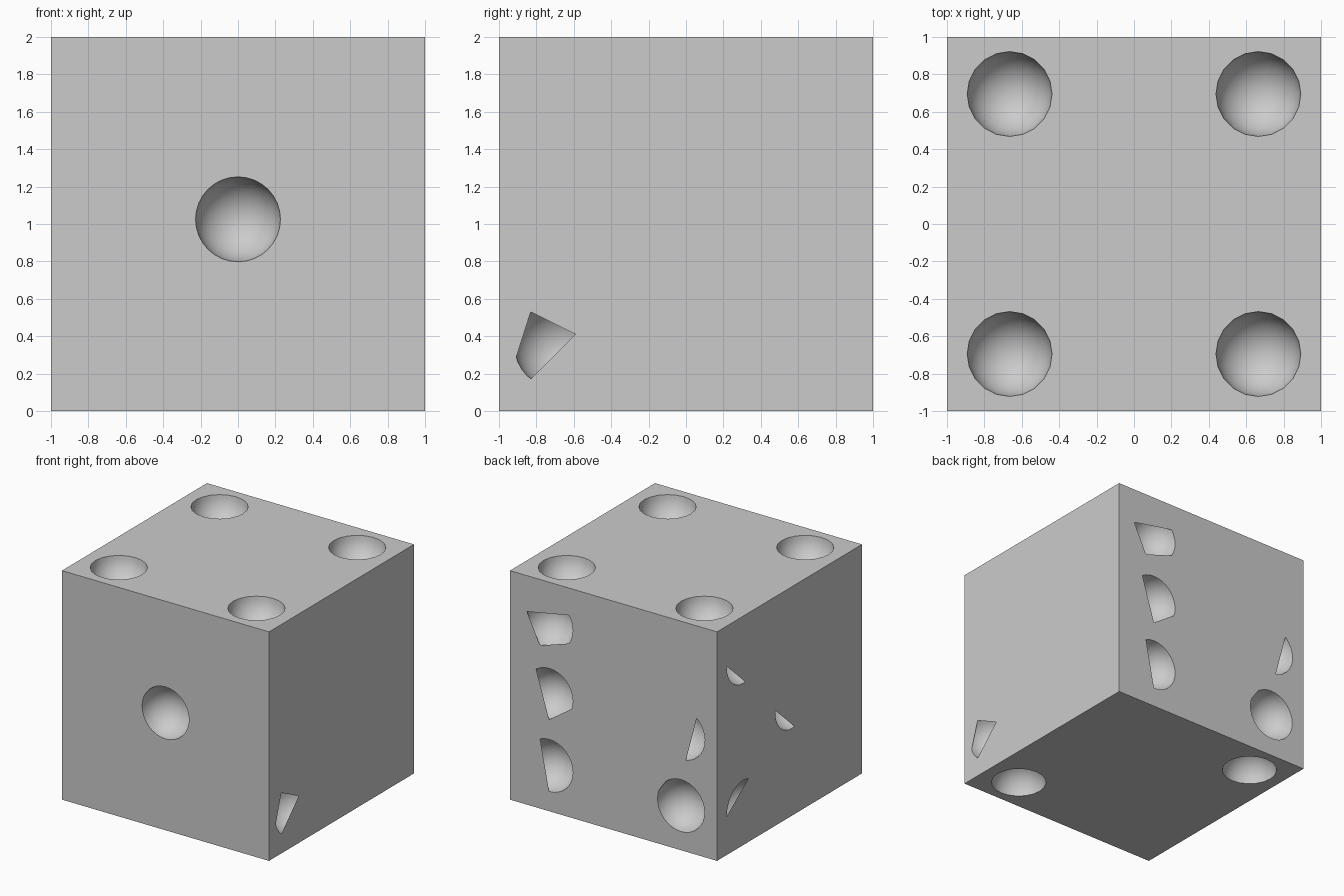
import bpy, bmesh, math
from mathutils import Vector

if "Cube" in bpy.data.objects:
    bpy.data.objects.remove(bpy.data.objects["Cube"])

R, DEPTH, RINGS = 0.227, 0.215, 10
CENTRE = Vector((0, 0, 1))
X, Y, Z = Vector((1, 0, 0)), Vector((0, 1, 0)), Vector((0, 0, 1))


def circle(c, r, n):
    return [Vector((c[0] + r * math.cos(2 * math.pi * i / n),
                    c[1] + r * math.sin(2 * math.pi * i / n))) for i in range(n)]


def clip(poly, p, q):
    """Keep the part of a convex outline to the left of the line p -> q."""
    p, d = Vector(p), Vector(q) - Vector(p)
    side = lambda a: d.x * (a.y - p.y) - d.y * (a.x - p.x)
    out = []
    for a, b in zip(poly, poly[1:] + poly[:1]):
        sa, sb = side(a), side(b)
        if sa >= 0:
            out.append(a)
        if sa * sb < 0:
            out.append(a.lerp(b, sa / (sa - sb)))
    return out


def finish(bm, name):
    me = bpy.data.meshes.new(name)
    bm.to_mesh(me)
    bm.free()
    ob = bpy.data.objects.new(name, me)
    bpy.context.collection.objects.link(ob)


# Each side: u axis, v axis, segments, pips as (centre, covering chords)
SIDES = [
    (X, Z, 32, [((0, 0.025), [])]),
    (X, Y, 20, [((x, y), []) for x in (-.665, .665) for y in (-.695, .695)]),
    (X, -Y, 20, [((.667, .695), []), ((-.67, -.695), [])]),
    (Y, Z, 32, [((-.69, -.65), [((-.83, -.47), (-.91, -.72)),
                                ((-.83, -.83), (-.59, -.59)),
                                ((-.59, -.59), (-.83, -.47))])]),
    (-X, Z, 32, [
        ((-.62, .64), [((-.836, .686), (-.71, .424)), ((-.71, .424), (-.41, .522)),
                       ((-.43, .762), (-.836, .686))]),
        ((-.62, .02), [((-.749, .212), (-.623, -.2)), ((-.623, -.2), (-.39, -.04))]),
        ((-.62, -.60), [((-.71, -.389), (-.623, -.828))]),
        ((.655, .02), [((.807, .205), (.70, -.2))]),
        ((.652, -.61), [((.517, -.424), (.43, -.543))])]),
    (-Y, Z, 32, [
        ((-.64, .64), [((-.611, .416), (-.861, .642))]),
        ((.03, -.01), [((.07, -.236), (-.194, .004))]),
        ((-.64, -.66), [((-.861, -.659), (-.569, -.447))])]),
]

body, bowls = bmesh.new(), bmesh.new()
sphere_r = (R * R + DEPTH * DEPTH) / (2 * DEPTH)
sweep = math.acos((sphere_r - DEPTH) / sphere_r)

for u, v, segs, pips in SIDES:
    n = u.cross(v)
    place = lambda a, h=0.0: CENTRE + n * (1 - h) + u * a[0] + v * a[1]

    # Flat side with the pip openings left out
    loops = [[(-1, -1), (1, -1), (1, 1), (-1, 1)]]
    for c, chords in pips:
        outline = circle(c, R, segs)
        for p, q in chords:
            outline = clip(outline, p, q)
        loops.append(outline)
    edges = []
    for loop in loops:
        vs = [body.verts.new(place(a)) for a in loop]
        edges += [body.edges.new((a, b)) for a, b in zip(vs, vs[1:] + vs[:1])]
    bmesh.ops.triangle_fill(body, edges=edges, use_beauty=True, normal=n)

    # Rounded bowl behind each opening
    for c, chords in pips:
        rings = []
        for k in range(RINGS):
            t = sweep * (1 - k / RINGS)
            h = DEPTH - sphere_r * (1 - math.cos(t))
            rings.append([bowls.verts.new(place(a, h))
                          for a in circle(c, sphere_r * math.sin(t), segs)])
        tip = bowls.verts.new(place(c, DEPTH))
        for i in range(segs):
            j = (i + 1) % segs
            for a, b in zip(rings, rings[1:]):
                bowls.faces.new((a[i], a[j], b[j], b[i])).smooth = True
            bowls.faces.new((rings[-1][i], rings[-1][j], tip)).smooth = True

# Make every flat side face outwards and weld the cube edges
bmesh.ops.remove_doubles(body, verts=body.verts, dist=1e-5)
body.normal_update()
for f in body.faces:
    if f.normal.dot(f.calc_center_median() - CENTRE) < 0:
        f.normal_flip()

finish(body, "cube_body")
finish(bowls, "pip_bowls")
